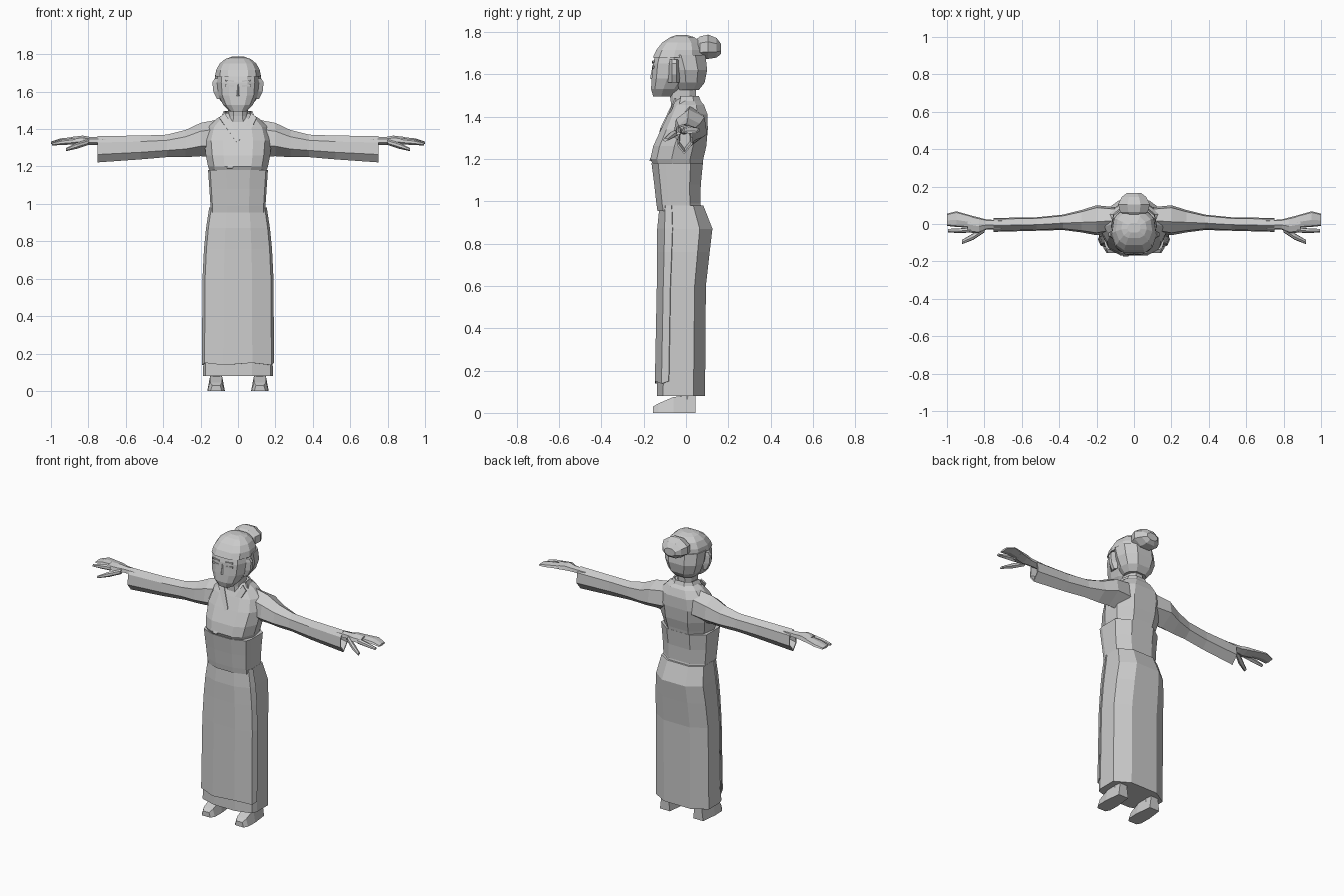
import bpy, bmesh, math
from mathutils import Vector

grey = bpy.data.materials.new("plain_grey")
grey.diffuse_color = (0.6, 0.6, 0.6, 1)


def loft(name, rings, closed=True, caps=True, mirror=False, thick=0):
    """Skin a list of equal-length point rings."""
    bm = bmesh.new()
    vs = [[bm.verts.new(p) for p in r] for r in rings]
    n = len(rings[0])
    for a, b in zip(vs, vs[1:]):
        for i in range(n if closed else n - 1):
            j = (i + 1) % n
            bm.faces.new((a[i], a[j], b[j], b[i]))
    if closed and caps:
        bm.faces.new(vs[0][::-1])
        bm.faces.new(vs[-1])
    bmesh.ops.recalc_face_normals(bm, faces=bm.faces)
    me = bpy.data.meshes.new(name)
    bm.to_mesh(me)
    bm.free()
    me.materials.append(grey)
    ob = bpy.data.objects.new(name, me)
    bpy.context.collection.objects.link(ob)
    if thick:
        m = ob.modifiers.new("thickness", "SOLIDIFY")
        m.thickness = thick
        m.offset = 0
    if mirror:
        ob.modifiers.new("mirror", "MIRROR")
    return ob


BODY = [(0.4, 0), (0.93, 0.13), (1, 0.27), (1, 0.76), (0.5, 1)]
ROUND = [(0.45, 0), (0.8, 0.12), (1, 0.4), (0.9, 0.75), (0.45, 1)]


def level(z, w, yf, yb, shape=BODY):
    """Horizontal ring: half width w, from front yf to back yb."""
    half = [(fx * w, yf + t * (yb - yf), z) for fx, t in shape]
    return half + [(-x, y, z) for x, y, z in reversed(half)]


def station(x, yf, yb, zb, zt):
    """Upright six-sided ring across a limb running along x."""
    h, d = zt - zb, yb - yf
    return [(x, yf + d * a, zb + h * b) for a, b in
            ((0.45, 0), (0, 0.3), (0.08, 0.75), (0.45, 1), (0.92, 0.8), (1, 0.35))]


def plate(name, pts, mirror=False):
    """Thin flat piece through the given corners."""
    return loft(name, [pts[:2], pts[:1:-1]], closed=False, thick=0.008, mirror=mirror)


# Skirt, narrow at the waist and full at the seat
skirt = [(0.08, 0.186, -0.138, 0.09), (0.6, 0.184, -0.128, 0.094),
         (0.76, 0.176, -0.126, 0.112), (0.87, 0.165, -0.126, 0.125),
         (0.98, 0.148, -0.115, 0.082)]
loft("skirt", [level(*s) for s in skirt])

# Apron wrapped round the front, with a wavy lower hem
apron = []
for z, w, yf, yb in [(0.15, 0.187, -0.137, 0.09)] + skirt[1:]:
    r = level(z, w + 0.003, yf - 0.007, yb)
    strip = r[2::-1] + r[:6:-1]
    if z == 0.15:
        strip = [(x, y, z - 0.012 * (i % 2)) for i, (x, y, z) in enumerate(strip)]
    apron.append(strip)
loft("apron", apron, closed=False, thick=0.006)

# Wide sash
loft("sash", [level(*s) for s in (
    (0.955, 0.146, -0.135, 0.076), (0.99, 0.147, -0.14, 0.068),
    (1.08, 0.153, -0.15, 0.07), (1.18, 0.16, -0.163, 0.08))])

# Upper robe
loft("bodice", [level(*s, ROUND) for s in (
    (1.16, 0.145, -0.15, 0.076), (1.2, 0.16, -0.168, 0.082),
    (1.26, 0.172, -0.155, 0.096), (1.34, 0.18, -0.118, 0.103),
    (1.41, 0.16, -0.085, 0.102), (1.455, 0.115, -0.062, 0.085),
    (1.485, 0.065, -0.045, 0.06))])

# Crossed collar bands and the raised collar at the nape
plate("collar_over", [(0.07, -0.05, 1.485), (0.10, -0.06, 1.46),
                      (-0.03, -0.169, 1.19), (-0.06, -0.169, 1.19)])
plate("collar_under", [(-0.07, -0.05, 1.485), (-0.10, -0.06, 1.46),
                       (-0.005, -0.122, 1.325), (0.012, -0.117, 1.345)])
nape = [(-0.085, -0.03), (-0.075, 0.035), (-0.035, 0.068),
        (0.035, 0.068), (0.075, 0.035), (0.085, -0.03)]
loft("nape_collar", [[(x * s, y * s, z) for x, y in nape]
                     for z, s in ((1.43, 1.2), (1.495, 0.85))], closed=False, thick=0.008)

# Sleeves with a recessed opening
loft("sleeve", [station(*s) for s in (
    (0.1, -0.04, 0.09, 1.25, 1.452), (0.2, -0.06, 0.1, 1.255, 1.433),
    (0.28, -0.045, 0.075, 1.25, 1.395), (0.38, -0.032, 0.05, 1.25, 1.37),
    (0.52, -0.036, 0.036, 1.238, 1.365), (0.75, -0.042, 0.032, 1.222, 1.363),
    (0.75, -0.035, 0.025, 1.232, 1.357), (0.71, -0.03, 0.02, 1.25, 1.35))], mirror=True)

# Hands: palm, spread fingers, forefinger and thumb
loft("palm", [station(*s) for s in (
    (0.7, -0.026, 0.02, 1.315, 1.355), (0.79, -0.03, 0.024, 1.315, 1.358),
    (0.83, -0.05, 0.035, 1.315, 1.365), (0.89, -0.045, 0.05, 1.32, 1.358))], mirror=True)
loft("fingers", [station(*s) for s in (
    (0.87, -0.02, 0.045, 1.322, 1.358), (0.95, -0.016, 0.068, 1.325, 1.35),
    (1.0, -0.01, 0.055, 1.32, 1.333))], mirror=True)
loft("forefinger", [station(*s) for s in (
    (0.87, -0.046, -0.018, 1.318, 1.353), (0.94, -0.048, -0.024, 1.315, 1.343),
    (0.995, -0.045, -0.026, 1.312, 1.328))], mirror=True)
loft("thumb", [station(*s) for s in (
    (0.8, -0.045, -0.015, 1.315, 1.345), (0.86, -0.085, -0.05, 1.295, 1.328),
    (0.92, -0.108, -0.085, 1.282, 1.298))], mirror=True)

# Neck
loft("neck", [level(*s, ROUND) for s in (
    (1.4, 0.065, -0.07, 0.055), (1.47, 0.053, -0.072, 0.045),
    (1.56, 0.055, -0.085, 0.05))])

# Face, tapering to the chin
loft("face", [level(*s, ROUND) for s in (
    (1.495, 0.045, -0.155, -0.06), (1.53, 0.08, -0.165, -0.02),
    (1.58, 0.105, -0.162, 0.02), (1.65, 0.112, -0.156, 0.03),
    (1.71, 0.105, -0.14, 0.03))])

# Nose, eyes and brows
loft("nose", [[(0.011, -0.158, 1.575), (-0.011, -0.158, 1.575), (0, -0.17, 1.58)],
              [(0.006, -0.153, 1.645), (-0.006, -0.153, 1.645), (0, -0.157, 1.645)]])
for part, z, h in (("eye", 1.625, 0.01), ("brow", 1.652, 0.008)):
    plate(part, [(0.022, -0.157, z), (0.022, -0.157, z + h),
                 (0.07, -0.153, z + h + 0.004), (0.07, -0.153, z + 0.004)], mirror=True)

# Hair: crown over the brow, and a shell behind the ears
loft("hair_crown", [level(*s, ROUND) for s in (
    (1.68, 0.122, -0.156, 0.09), (1.715, 0.117, -0.14, 0.086),
    (1.75, 0.098, -0.112, 0.07), (1.775, 0.068, -0.075, 0.04),
    (1.785, 0.035, -0.045, 0.005))])
loft("hair_back", [level(*s, ROUND) for s in (
    (1.525, 0.07, -0.04, 0.06), (1.56, 0.1, -0.06, 0.088),
    (1.62, 0.122, -0.075, 0.1), (1.69, 0.122, -0.1, 0.092))])

# Ears
loft("ear", [[(0.1, -0.085, z), (x, -0.065, z), (x, -0.045, z), (0.1, -0.03, z)]
             for z, x in ((1.56, 0.112), (1.6, 0.132), (1.65, 0.137), (1.67, 0.125))],
     mirror=True)

# Bun at the back of the head
bun = []
for y, w, zc, h in ((0.035, 0.04, 1.72, 0.035), (0.065, 0.08, 1.725, 0.058),
                    (0.105, 0.092, 1.73, 0.062), (0.145, 0.07, 1.725, 0.05),
                    (0.166, 0.04, 1.72, 0.025)):
    bun.append([(w * math.cos(a), y, zc + h * math.sin(a))
                for a in (math.tau * (i + 0.5) / 8 for i in range(8))])
loft("hair_bun", bun)

# Feet: wedge-shaped slippers and ankles
loft("foot", [[(0.117 + s * w, y, z) for s, z in ((-1, 0), (1, 0), (0.7, h), (-0.7, h))]
              for y, w, h in ((-0.155, 0.03, 0.03), (-0.13, 0.045, 0.045),
                              (-0.06, 0.047, 0.075), (0.045, 0.035, 0.085))], mirror=True)
loft("ankle", [[(0.117 + 0.032 * math.cos(a), 0.005 + 0.036 * math.sin(a), z)
                for a in (math.tau * i / 6 for i in range(6))]
               for z in (0.05, 0.16)], mirror=True)
